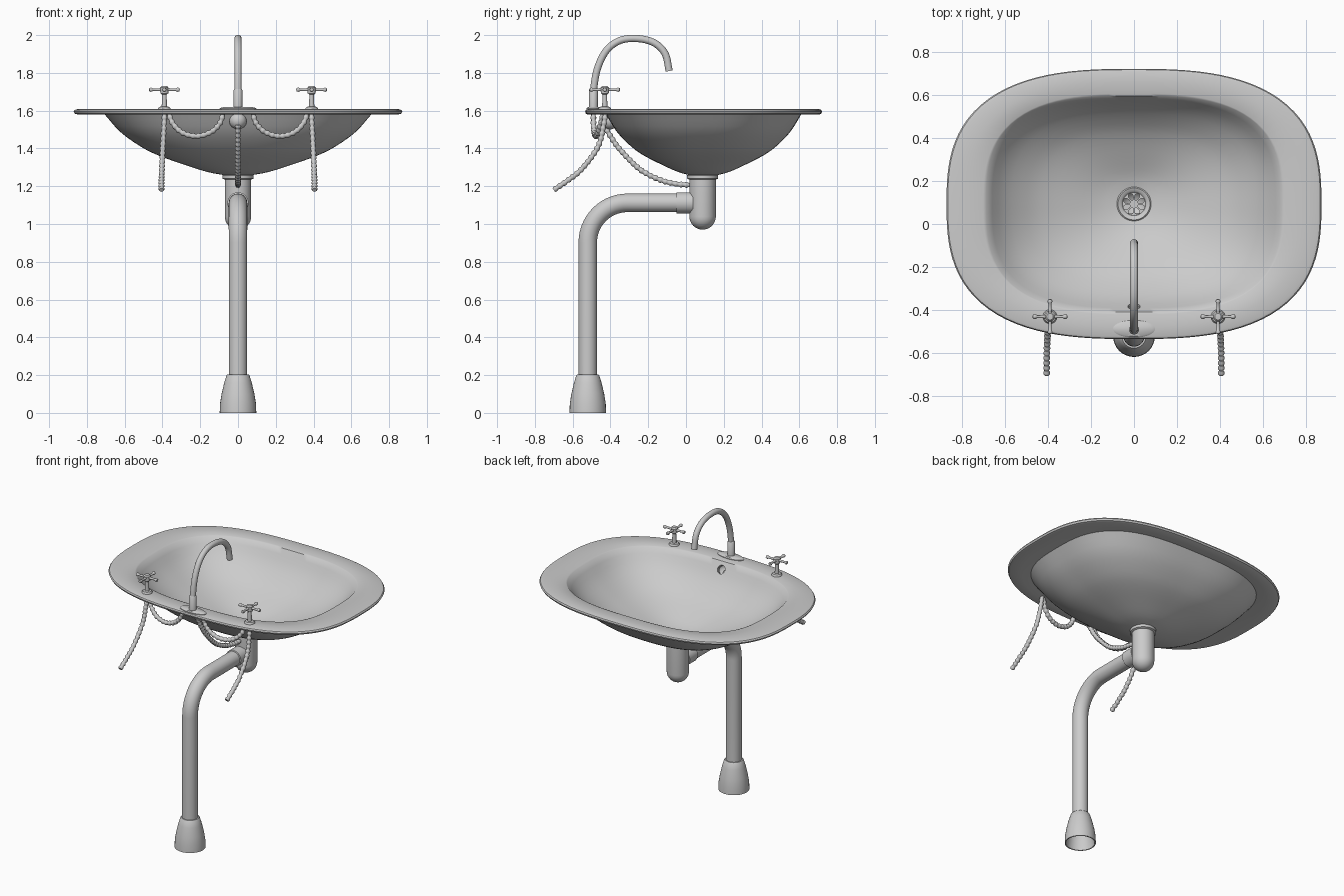
import bpy, bmesh, math
from mathutils import Vector

if "Cube" in bpy.data.objects:
    bpy.data.objects.remove(bpy.data.objects["Cube"])

CY = 0.093  # basin centre in y


def spline(pts, sub=8):
    """Catmull-Rom curve through the points."""
    p = [Vector(v) for v in pts]
    p = [2 * p[0] - p[1]] + p + [2 * p[-1] - p[-2]]
    out = []
    for i in range(1, len(p) - 2):
        a, b, c, d = p[i - 1:i + 3]
        for k in range(sub):
            t = k / sub
            out.append(0.5 * (2 * b + (c - a) * t + (2 * a - 5 * b + 4 * c - d) * t**2
                              + (3 * b - a - 3 * c + d) * t**3))
    return out + [p[-2]]


def resample(pts, step):
    dist = [0]
    for a, b in zip(pts, pts[1:]):
        dist.append(dist[-1] + (b - a).length)
    n, j, out = max(2, round(dist[-1] / step)), 0, []
    for i in range(n + 1):
        d = dist[-1] * i / n
        while j < len(pts) - 2 and dist[j + 1] < d:
            j += 1
        out.append(pts[j].lerp(pts[j + 1], (d - dist[j]) / (dist[j + 1] - dist[j])))
    return out


def skin(name, rows, loop=False, caps=False, angle=40):
    """Join closed rings of points into one surface."""
    bm = bmesh.new()
    rings = [[bm.verts.new(v) for v in r] for r in rows]
    for a, b in zip(rings, rings[1:] + (rings[:1] if loop else [])):
        for i in range(len(a)):
            j = (i + 1) % len(a)
            bm.faces.new((a[i], a[j], b[j], b[i]))
    if caps:
        bm.faces.new(rings[0])
        bm.faces.new(rings[-1])
    bmesh.ops.remove_doubles(bm, verts=bm.verts, dist=1e-5)
    bmesh.ops.recalc_face_normals(bm, faces=bm.faces)
    me = bpy.data.meshes.new(name)
    bm.to_mesh(me)
    bm.free()
    ob = bpy.data.objects.new(name, me)
    bpy.context.collection.objects.link(ob)
    smooth(ob, angle)
    return ob


def smooth(ob, angle=40):
    bpy.ops.object.select_all(action='DESELECT')
    bpy.context.view_layer.objects.active = ob
    ob.select_set(True)
    bpy.ops.object.shade_smooth_by_angle(angle=math.radians(angle))


def circle(r, n, u, v, c):
    return [c + r * (math.cos(2 * math.pi * i / n) * u + math.sin(2 * math.pi * i / n) * v)
            for i in range(n)]


def lathe(name, profile, loc, axis=(0, 0, 1), n=32, loop=False, sx=1):
    """Revolve (radius, height) pairs about an axis."""
    w, loc = Vector(axis).normalized(), Vector(loc)
    u = Vector((1, 0, 0)) if abs(w.x) < 0.9 else Vector((0, 1, 0))
    v = w.cross(u).normalized()
    return skin(name, [circle(r, n, u * sx, v, loc + w * h) for r, h in profile], loop)


def tube(name, pts, radii, n=16, angle=40):
    """Sweep a circle along a path; radii repeat along it."""
    d = (pts[1] - pts[0]).normalized()
    u = d.orthogonal().normalized()
    rows = []
    for i, p in enumerate(pts):
        d = (pts[min(i + 1, len(pts) - 1)] - pts[max(i - 1, 0)]).normalized()
        u = (u - d * u.dot(d)).normalized()
        rows.append(circle(radii[i % len(radii)], n, u, d.cross(u), p))
    return skin(name, rows, caps=True, angle=angle)


def hose(name, pts):
    return tube(name, resample(spline(pts), 0.007), (0.0115, 0.0155, 0.0155, 0.0115), 14)


def cut(ob, cutter):
    cutter.hide_render = True
    m = ob.modifiers.new("cut", 'BOOLEAN')
    m.operation, m.solver, m.object = 'DIFFERENCE', 'EXACT', cutter
    bpy.context.view_layer.objects.active = ob
    bpy.ops.object.modifier_apply(modifier=m.name)
    bpy.data.objects.remove(cutter)
    smooth(ob)


# Basin: rounded-rectangle rings lofted from inside drain hole, over the rim, to the underside
def ring(a, b, e, z, n=112):
    out = []
    for i in range(n):
        c, s = math.cos(2 * math.pi * i / n), math.sin(2 * math.pi * i / n)
        r = (abs(c)**e + abs(s)**e) ** (-1 / e)
        out.append((a * r * c, CY + b * r * s, z))
    return out


wall = spline([(.12, 1.258, 0), (.25, 1.276, 0), (.42, 1.315, 0), (.6, 1.362, 0),
               (.73, 1.409, 0), (.88, 1.487, 0), (1, 1.585, 0)], 3)


def bowl(scale, dz):
    rows = []
    for t, z, _ in wall:
        f = max(0.0, (t - .12) / .88)
        rows.append(ring(scale * (.07 + .64 * f), scale * (.07 + .45 * f), 2 + .9 * f**.7, z + dz))
    return rows


rim = [ring(a, a - .243 + .053 * (.87 - a) / .16, 2.75, z) for a, z in
       ((.70, 1.607), (.78, 1.608), (.85, 1.608), (.864, 1.604), (.87, 1.595),
        (.864, 1.584), (.85, 1.58), (.78, 1.58))]
basin = skin("basin", bowl(.965, .018) + rim + bowl(1, 0)[::-1], loop=True)

# Overflow opening and its cup behind the wall
out_dir, spot = (0, -.88, -.48), (0, -.402, 1.547)
cut(basin, lathe("overflow_cutter", [(0, -.06), (.028, -.06), (.028, .03), (0, .03)], spot, out_dir))
lathe("overflow_cup", [(.026, -.012), (.045, -.008), (.045, .012), (.036, .03), (.018, .042), (0, .045)],
      spot, out_dir)
hose("overflow_hose", [(0, -.435, 1.527), (0, -.40, 1.465), (0, -.35, 1.395), (0, -.245, 1.29),
                       (0, -.14, 1.235), (0, -.05, 1.212), (0, .04, 1.205)])

# Drain strainer with eight petal holes
strainer = lathe("drain_strainer", [(0, 1.272), (.054, 1.272), (.06, 1.279), (.074, 1.283), (.081, 1.277),
                                    (.081, 1.268), (.06, 1.262), (0, 1.262)], (0, CY, 0), n=48)
for i in range(8):
    a = math.pi * (i + .5) / 4
    d, p = Vector((math.cos(a), math.sin(a), 0)), Vector((-math.sin(a), math.cos(a), 0))
    outline = [d * (.035 + .017 * math.cos(q)) + p * (.0105 + .0035 * math.cos(q)) * math.sin(q)
               for q in (2 * math.pi * k / 16 for k in range(16))]
    cut(strainer, skin("petal_cutter", [[v + Vector((0, CY, z)) for v in outline] for z in (1.25, 1.3)],
                       caps=True))

# Trap body with flange and rounded bottom
dome = [(.07 * math.sin(a), 1.04 - .07 * math.cos(a)) for a in (math.pi / 2 * k / 8 for k in range(9))]
lathe("drain_trap", dome + [(.07, 1.235), (.082, 1.24), (.082, 1.258), (.066, 1.262)], (0, .088, 0))
lathe("trap_collar", [(.046, 0), (.056, .003), (.056, .09), (.046, .09)], (0, -.052, 1.112), (0, 1, 0))

# Waste pipe with elbow, and bell-shaped open foot
elbow = [Vector((0, -.31 - .21 * math.sin(a), .902 + .21 * math.cos(a)))
         for a in (math.pi / 2 * k / 14 for k in range(15))]
tube("waste_pipe", [Vector((0, .05, 1.112))] + elbow + [Vector((0, -.52, .15))], (.049,), 32)
lathe("pipe_foot", [(.09, 0), (.097, 0), (.095, .05), (.087, .1), (.073, .16), (.061, .198), (.056, .204),
                    (.045, .204), (.045, .19), (.078, .1)], (0, -.52, 0), loop=True)

# Spout, its collar and oval plate
tube("spout", spline([(0, -.49, 1.6), (0, -.489, 1.71), (0, -.468, 1.825), (0, -.42, 1.92), (0, -.345, 1.973),
                      (0, -.25, 1.981), (0, -.165, 1.957), (0, -.11, 1.9), (0, -.089, 1.81)]), (.019,), 20)
lathe("spout_collar", [(.019, .11), (.023, .105), (.023, 0), (0, 0)], (0, -.49, 1.605))
lathe("spout_plate", [(0, 1.6), (.04, 1.6), (.04, 1.612), (.034, 1.618), (0, 1.62)], (0, -.487, 0), sx=2.45)

# Taps with cross handles, and hoses on both sides
for s, side in ((-1, "left"), (1, "right")):
    x, y, z = s * .39, -.43, 1.711
    lathe(side + "_tap_stem", [(0, 1.6), (.033, 1.6), (.033, 1.612), (.027, 1.62), (.014, 1.622), (.012, 1.685),
                               (.021, 1.692), (.022, 1.722), (.015, 1.73), (0, 1.731)], (x, y, 0), n=24)
    for i, ax in enumerate(((1, 0, 0), (0, 1, 0), (-1, 0, 0), (0, -1, 0))):
        lathe(f"{side}_tap_arm_{i}", [(.011, 0), (.0075, .03), (.0065, .06), (.0095, .064), (.0115, .071),
                                      (.009, .079), (0, .082)], (x, y, z), ax, 14)
    hose(side + "_supply_hose", [(s * .388, -.425, 1.6), (s * .392, -.437, 1.52), (s * .398, -.468, 1.405),
                                 (s * .403, -.555, 1.288), (s * .405, -.63, 1.228), (s * .405, -.7, 1.18)])
    hose(side + "_link_hose", [(s * .37, -.435, 1.6), (s * .347, -.45, 1.535), (s * .295, -.465, 1.484),
                               (s * .22, -.477, 1.465), (s * .145, -.485, 1.486), (s * .095, -.49, 1.535),
                               (s * .075, -.49, 1.6)])
